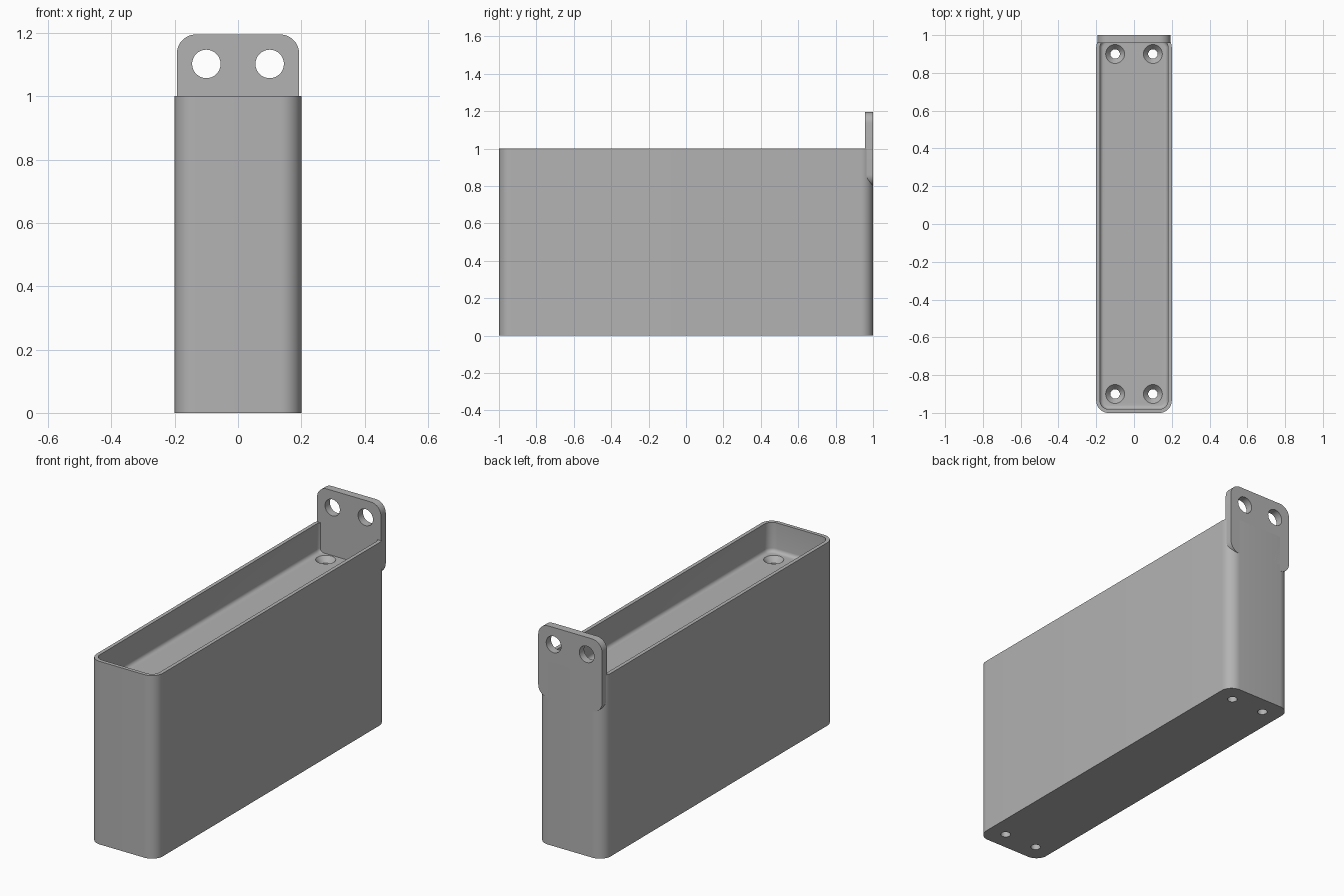
import bpy, bmesh, math
from mathutils import Matrix, Vector

cube = bpy.data.objects.get("Cube")
if cube:
    bpy.data.objects.remove(cube, do_unlink=True)

# Overall sizes
WIDTH, LENGTH, HEIGHT = 0.4, 2.0, 1.0
CORNER, WALL, FLOOR = 0.065, 0.02, 0.84
FILLET = 0.02
TAB_BACK, TAB_THICK = 1.0, 0.042
HOLE_X = 0.1

grey = bpy.data.materials.new("plain grey")
grey.use_nodes = True
grey.diffuse_color = (0.45, 0.45, 0.45, 1)
grey.node_tree.nodes["Principled BSDF"].inputs["Base Color"].default_value = grey.diffuse_color


def rounded_rect(w, h, r, steps=10):
    """Outline of a rounded rectangle; a circle when w = h = 2r."""
    pts = []
    for i, (sx, sy) in enumerate([(1, 1), (-1, 1), (-1, -1), (1, -1)]):
        cx, cy = sx * (w / 2 - r), sy * (h / 2 - r)
        for k in range(steps + 1):
            a = math.pi / 2 * (i + k / steps)
            pts.append((cx + r * math.cos(a), cy + r * math.sin(a)))
    return pts


def loft(name, rings, matrix=Matrix()):
    """Closed solid through a stack of (outline, z) rings."""
    bm = bmesh.new()
    loops = [[bm.verts.new(matrix @ Vector((x, y, z))) for x, y in pts] for pts, z in rings]
    for a, b in zip(loops, loops[1:]):
        for i in range(len(a)):
            j = (i + 1) % len(a)
            bm.faces.new((a[i], a[j], b[j], b[i]))
    bm.faces.new(loops[0][::-1])
    bm.faces.new(loops[-1])
    bmesh.ops.remove_doubles(bm, verts=bm.verts, dist=1e-5)
    bmesh.ops.recalc_face_normals(bm, faces=bm.faces)
    mesh = bpy.data.meshes.new(name)
    bm.to_mesh(mesh)
    bm.free()
    mesh.materials.append(grey)
    obj = bpy.data.objects.new(name, mesh)
    bpy.context.collection.objects.link(obj)
    return obj


def circle(r):
    return rounded_rect(2 * r, 2 * r, r, 8)


def cut(target, cutter):
    """Subtract the cutter from the target, then discard it."""
    cutter.hide_render = True
    mod = target.modifiers.new("cut", 'BOOLEAN')
    mod.operation, mod.solver, mod.object = 'DIFFERENCE', 'EXACT', cutter
    bpy.context.view_layer.objects.active = target
    bpy.ops.object.modifier_apply(modifier=mod.name)
    bpy.data.objects.remove(cutter, do_unlink=True)


# Body: tall rounded block
outer = rounded_rect(WIDTH, LENGTH, CORNER)
body = loft("body", [(outer, 0), (outer, HEIGHT)])


# Tray cavity with a filleted floor edge
def cavity_outline(inset):
    d = 2 * (WALL + inset)
    return rounded_rect(WIDTH - d, LENGTH - d, CORNER - WALL - inset)


rings = []
for k in range(6):
    a = math.pi / 2 * k / 5
    rings.append((cavity_outline(FILLET * (1 - math.sin(a))), FLOOR + FILLET * (1 - math.cos(a))))
rings.append((cavity_outline(0), HEIGHT + 0.1))
cut(body, loft("cavity_cutter", rings))

# Countersunk screw holes through the floor
for x in (-HOLE_X, HOLE_X):
    for y in (-0.9, 0.9):
        small, large = circle(0.025), circle(0.05)
        cut(body, loft("screw_hole_cutter",
                       [(small, -0.1), (small, FLOOR - 0.03), (large, FLOOR), (large, FLOOR + 0.05)],
                       Matrix.Translation((x, y, 0))))

# Hanging tab on the back, with two round holes
tab_low, tab_high = 0.8, 1.195
upright = Matrix.Translation((0, TAB_BACK, (tab_low + tab_high) / 2)) @ Matrix.Rotation(math.pi / 2, 4, 'X')
plate = rounded_rect(0.386, tab_high - tab_low, 0.06)
tab = loft("hanging_tab", [(plate, 0), (plate, TAB_THICK)], upright)
for x in (-HOLE_X, HOLE_X):
    place = Matrix.Translation((x, TAB_BACK, 1.102)) @ Matrix.Rotation(math.pi / 2, 4, 'X')
    cut(tab, loft("tab_hole_cutter", [(circle(0.045), -0.1), (circle(0.045), 0.2)], place))

# Smooth shading with sharp edges kept
bpy.ops.object.select_all(action='DESELECT')
for obj in (body, tab):
    obj.select_set(True)
bpy.context.view_layer.objects.active = body
bpy.ops.object.shade_smooth_by_angle(angle=math.radians(30))
